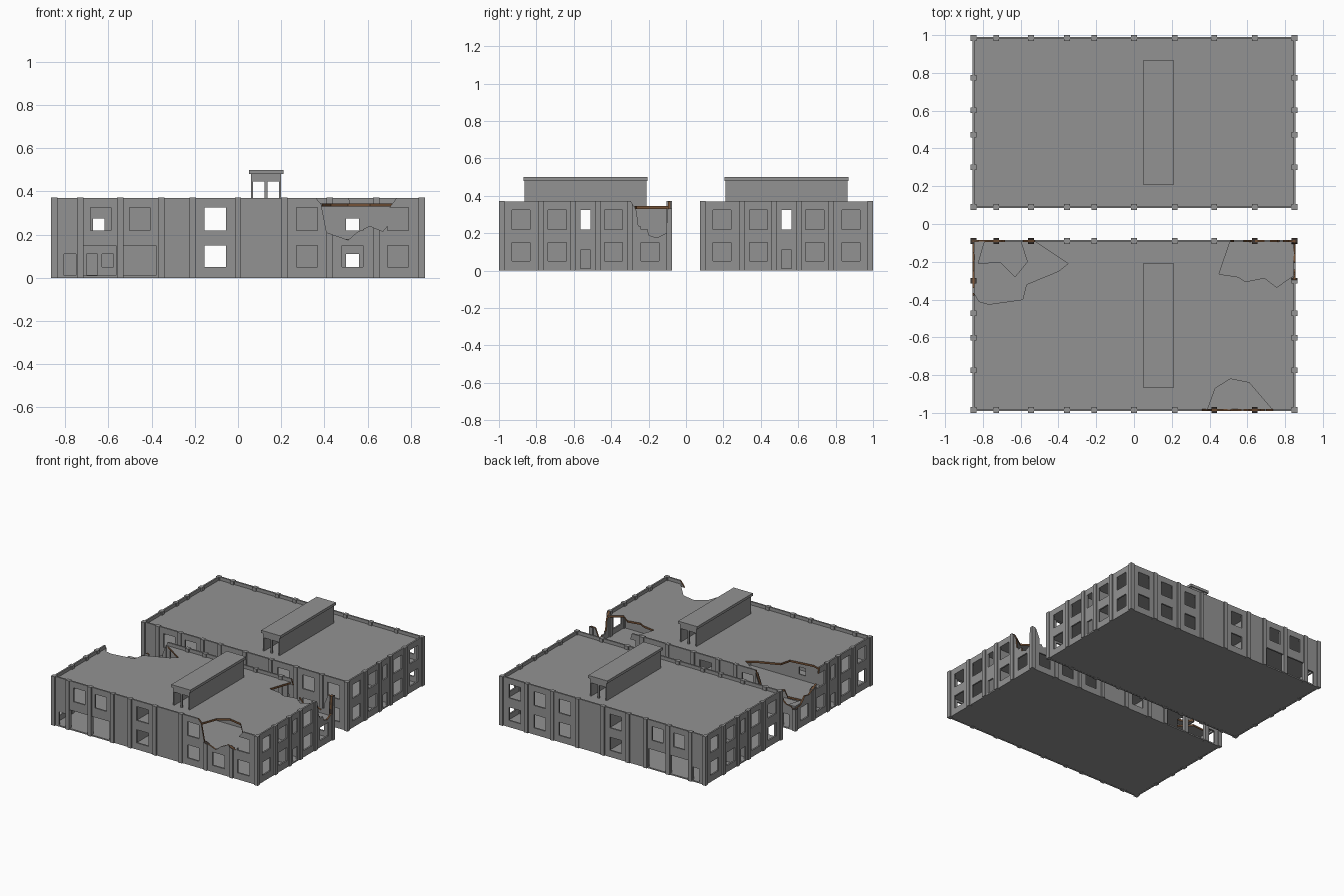
import bpy, bmesh

if "Cube" in bpy.data.objects:
    bpy.data.objects.remove(bpy.data.objects["Cube"])


def material(name, rgb):
    m = bpy.data.materials.new(name)
    m.diffuse_color = (*rgb, 1)
    m.use_nodes = True
    m.node_tree.nodes["Principled BSDF"].inputs["Base Color"].default_value = m.diffuse_color
    return m


GREY = material("concrete_grey", (0.29, 0.29, 0.29))
BROWN = material("broken_brick_brown", (0.17, 0.08, 0.035))
DARK = material("broken_pillar_dark", (0.045, 0.035, 0.03))


def finish(name, bm, mat):
    bmesh.ops.recalc_face_normals(bm, faces=bm.faces)
    me = bpy.data.meshes.new(name)
    bm.to_mesh(me)
    bm.free()
    me.materials.append(mat)
    ob = bpy.data.objects.new(name, me)
    bpy.context.collection.objects.link(ob)
    return ob


def boxes(name, items, mat=GREY):
    """One mesh from boxes given as (x0, x1, y0, y1, z0, z1)."""
    bm = bmesh.new()
    for x0, x1, y0, y1, z0, z1 in items:
        vs = bmesh.ops.create_cube(bm, size=1)["verts"]
        for v in vs:
            v.co = ((x0 + x1) / 2 + v.co.x * (x1 - x0),
                    (y0 + y1) / 2 + v.co.y * (y1 - y0),
                    (z0 + z1) / 2 + v.co.z * (z1 - z0))
    return finish(name, bm, mat)


def prism(name, pts, axis, lo, hi, mat=BROWN):
    """Extrude a 2D outline along an axis: x takes (y,z), y takes (x,z), z takes (x,y)."""
    place = {"x": lambda a, b, t: (t, a, b), "y": lambda a, b, t: (a, t, b),
             "z": lambda a, b, t: (a, b, t)}[axis]
    bm = bmesh.new()
    rings = [[bm.verts.new(place(a, b, t)) for a, b in pts] for t in (lo, hi)]
    n = len(pts)
    for r in rings:
        bm.faces.new(r)
    for i in range(n):
        j = (i + 1) % n
        bm.faces.new((rings[0][i], rings[0][j], rings[1][j], rings[1][i]))
    return finish(name, bm, mat)


def cut(ob, cutter):
    mod = ob.modifiers.new("cut", "BOOLEAN")
    mod.operation, mod.solver, mod.object = "DIFFERENCE", "EXACT", cutter
    mod.material_mode = "TRANSFER"
    bpy.context.view_layer.objects.active = ob
    bpy.ops.object.modifier_apply(modifier=mod.name)


def drop(ob):
    bpy.data.objects.remove(ob, do_unlink=True)


W, D, H, T = 0.85, 0.4475, 0.37, 0.006      # half sizes, height, half wall thickness
LEVELS = [(0.05, 0.15), (0.22, 0.325)]
PIL_X = [-0.85, -0.73, -0.545, -0.355, -0.21, 0, 0.215, 0.425, 0.64, 0.85]
PIL_Y = [-D, -0.2375, -0.065, 0.065, 0.2375, D]


def building(tag, c):
    parts = {}
    # outer wall ring with parapet
    walls = boxes(tag + "_walls", [(-W - T, W + T, c - D - T, c + D + T, 0, H)])
    inner = boxes("inner", [(-W + T, W - T, c - D + T, c + D - T, -1, 1)])
    cut(walls, inner)
    drop(inner)
    # windows, doors and wide entrances
    holes = []
    for s in (-1, 1):
        y0, y1 = c + s * D - 0.03, c + s * D + 0.03
        for lo, hi in LEVELS:
            for x in (-0.105, 0.32, 0.53, 0.74):
                holes.append((x - 0.049, x + 0.049, y0, y1, lo, hi))
        for x in (-0.635, -0.455):
            holes.append((x - 0.047, x + 0.047, y0, y1, 0.22, 0.325))
        for x0, x1, z1 in ((-0.805, -0.75, 0.11), (-0.715, -0.565, 0.15), (-0.53, -0.38, 0.15)):
            holes.append((x0, x1, y0, y1, 0.01, z1))
        x0, x1 = s * W - 0.03, s * W + 0.03
        for y in (-0.345, -0.15, 0.15, 0.345):
            for lo, hi in LEVELS:
                holes.append((x0, x1, c + y - 0.049, c + y + 0.049, lo, hi))
        holes.append((x0, x1, c - 0.027, c + 0.027, 0.01, 0.11))
        holes.append((x0, x1, c - 0.027, c + 0.027, 0.22, 0.325))
    opening = boxes("openings", holes)
    cut(walls, opening)
    drop(opening)
    parts["walls"] = walls
    # pilasters around all four sides
    spots = {(x, s * D) for x in PIL_X for s in (-1, 1)} | {(s * W, y) for y in PIL_Y for s in (-1, 1)}
    r = 0.015
    parts["pilasters"] = boxes(tag + "_pilasters", [
        (x - r, x + r, c + y - r, c + y + r, 0, H + 0.001) for x, y in sorted(spots)])
    # ground, middle floor and roof slabs
    xi, yi = W - 0.002, D - 0.002
    for key, z0, z1 in (("ground", 0.001, 0.01), ("floor", 0.165, 0.18), ("roof", 0.33, 0.345)):
        parts[key] = boxes(tag + "_" + key, [(-xi, xi, c - yi, c + yi, z0, z1)])
    # corridor walls with small openings
    for side, s in (("front", -1), ("back", 1)):
        y = c + s * 0.065
        wall = boxes(tag + "_corridor_wall_" + side, [
            (-xi, -0.21, y - 0.005, y + 0.005, 0.005, 0.335), (0, xi, y - 0.005, y + 0.005, 0.005, 0.335)])
        small = [(-0.672, -0.618, 0.22, 0.275), (0.5, 0.56, 0.22, 0.275), (0.5, 0.56, 0.05, 0.11)]
        if s < 0:
            small += [(-0.7, -0.65, 0.012, 0.11), (-0.63, -0.575, 0.05, 0.11)]
        opening = boxes("openings", [(a, b, y - 0.03, y + 0.03, d, e) for a, b, d, e in small])
        cut(wall, opening)
        drop(opening)
    # cross hall walls
    cross = []
    for x in (-0.21, 0):
        for y0, y1 in ((-yi, -0.06), (0.06, yi)):
            cross.append((x - 0.005, x + 0.005, c + y0, c + y1, 0.005, 0.335))
    cross.append((-0.005, 0.005, c - 0.06, c + 0.06, 0.005, 0.17))
    boxes(tag + "_cross_walls", cross)
    # open-ended roof lantern
    y0, y1 = c - 0.325, c + 0.325
    lantern = [(0.06, 0.07, y0, y1, 0.34, 0.46), (0.19, 0.2, y0, y1, 0.34, 0.46),
               (0.06, 0.2, y0, y1, 0.445, 0.482), (0.05, 0.21, y0 - 0.007, y1 + 0.007, 0.48, 0.5)]
    for y in (y0, y1 - 0.012):
        lantern.append((0.123, 0.136, y, y + 0.012, 0.34, 0.46))
    boxes(tag + "_roof_lantern", lantern)
    return parts


building("back_building", 0.5375)
ruin = building("front_building", -0.5375)

# broken outlines in the walls of the front building
wall_damage = [
    ("y", -0.985, [(0.33, 0.45), (0.36, 0.37), (0.385, 0.34), (0.41, 0.21), (0.51, 0.175), (0.55, 0.21),
                   (0.61, 0.24), (0.67, 0.215), (0.70, 0.25), (0.70, 0.325), (0.735, 0.37), (0.75, 0.45)]),
    ("x", 0.85, [(-0.31, 0.45), (-0.295, 0.37), (-0.265, 0.32), (-0.255, 0.24), (-0.205, 0.225), (-0.2, 0.19),
                 (-0.155, 0.175), (-0.105, 0.2), (-0.1, 0.33), (-0.05, 0.335), (-0.05, 0.45)]),
    ("y", -0.09, [(0.49, 0.45), (0.52, 0.34), (0.56, 0.27), (0.62, 0.2), (0.7, 0.23), (0.76, 0.2),
                  (0.8, 0.28), (0.82, 0.33), (0.95, 0.34), (0.95, 0.45)]),
    ("x", -0.85, [(-0.40, 0.45), (-0.37, 0.34), (-0.34, 0.26), (-0.25, 0.21), (-0.2, 0.22), (-0.15, 0.17),
                  (-0.04, 0.16), (-0.04, 0.45)]),
    ("y", -0.09, [(-0.5, 0.45), (-0.53, 0.35), (-0.56, 0.27), (-0.62, 0.22), (-0.7, 0.24), (-0.78, 0.18),
                  (-0.95, 0.155), (-0.95, 0.45)]),
]
for axis, at, pts in wall_damage:
    for key, mat in (("walls", BROWN), ("pilasters", DARK)):
        tool = prism("breaker", pts, axis, at - 0.027, at + 0.027, mat)
        cut(ruin[key], tool)
        drop(tool)

# broken outlines in the roof and middle floor
slab_damage = [
    ("roof", [(0.36, -1.05), (0.39, -0.98), (0.43, -0.87), (0.51, -0.82), (0.61, -0.84), (0.73, -0.98), (0.75, -1.05)]),
    ("roof", [(0.52, -0.03), (0.51, -0.09), (0.45, -0.265), (0.55, -0.28), (0.59, -0.305), (0.69, -0.285),
              (0.755, -0.335), (0.85, -0.27), (0.92, -0.25), (0.92, -0.03)]),
    ("roof", [(-0.92, -0.33), (-0.85, -0.36), (-0.82, -0.41), (-0.77, -0.425), (-0.59, -0.40), (-0.57, -0.32),
              (-0.40, -0.25), (-0.35, -0.21), (-0.53, -0.09), (-0.56, -0.03), (-0.92, -0.03)]),
    ("floor", [(-0.78, -0.03), (-0.79, -0.09), (-0.825, -0.21), (-0.71, -0.2), (-0.63, -0.28), (-0.565, -0.2),
               (-0.60, -0.09), (-0.61, -0.03)]),
]
for key, pts in slab_damage:
    zc = 0.34 if key == "roof" else 0.17
    tool = prism("breaker", pts, "z", zc - 0.05, zc + 0.05)
    cut(ruin[key], tool)
    drop(tool)
